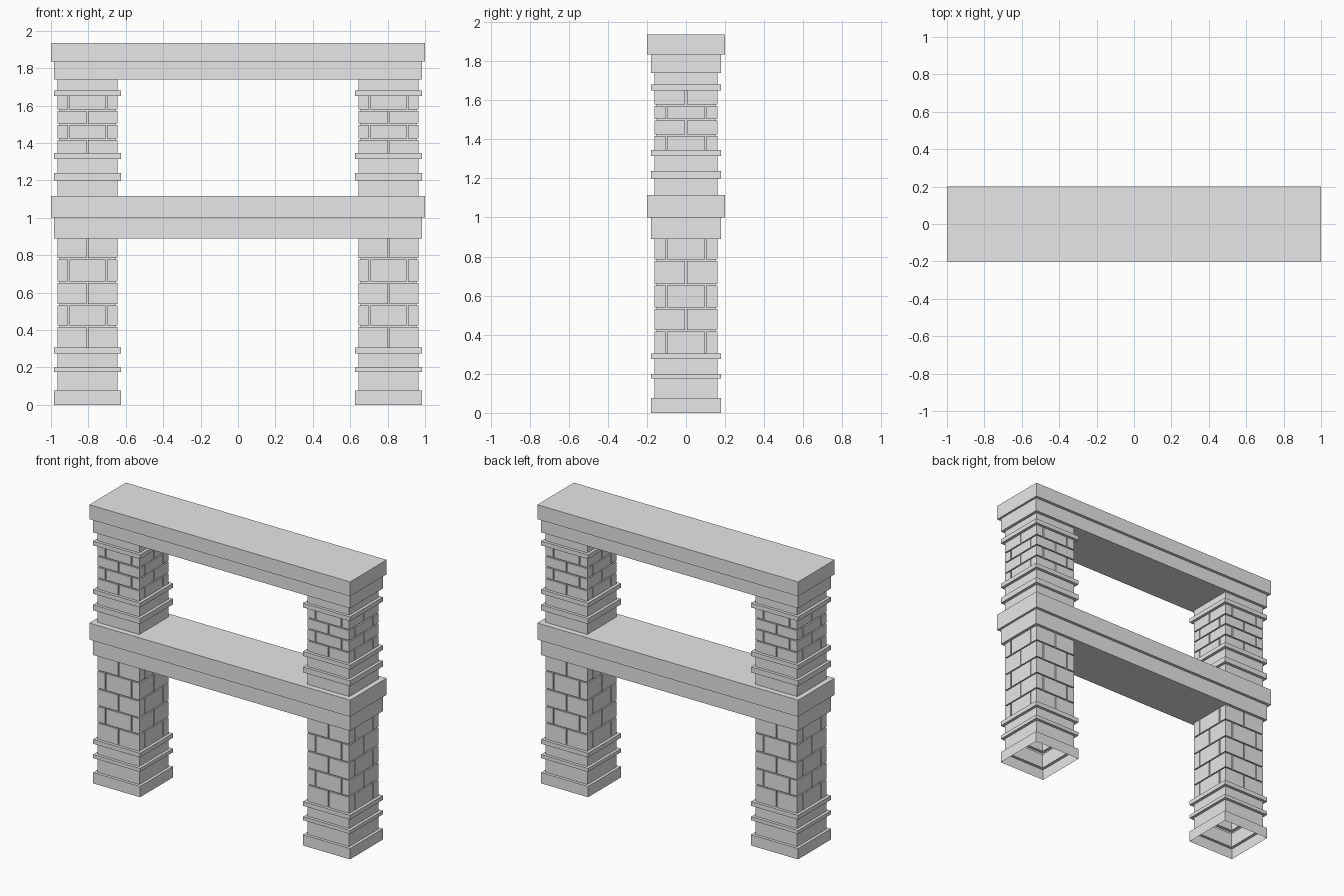
import bpy
import bmesh

cube = bpy.data.objects.get("Cube")
if cube:
    bpy.data.objects.remove(cube, do_unlink=True)

stone = bpy.data.materials.new("grey stone")
stone.diffuse_color = (0.8, 0.8, 0.8, 1)
stone.use_nodes = True
stone.node_tree.nodes["Principled BSDF"].inputs["Base Color"].default_value = (0.8, 0.8, 0.8, 1)

COLUMN_X = 0.805          # distance of each column from the middle
SHAFT, BAND, CORE = 0.16, 0.18, 0.15
SEAM, GAP = 0.10, 0.004   # off-centre brick seam, half width of a joint


def finish(name, bm, x=0):
    mesh = bpy.data.meshes.new(name)
    bm.to_mesh(mesh)
    bm.free()
    mesh.materials.append(stone)
    ob = bpy.data.objects.new(name, mesh)
    ob.location.x = x
    bpy.context.collection.objects.link(ob)


def stepped_block(name, steps, bottom, x=0, capped=False):
    """Stack of rectangular steps (half width, half depth, top) as one skin."""
    bm = bmesh.new()
    rings = []
    for hx, hy, top in steps:
        for z in (bottom, top):
            rings.append([bm.verts.new((sx * hx, sy * hy, z))
                          for sx, sy in ((-1, -1), (1, -1), (1, 1), (-1, 1))])
        bottom = top
    for low, high in zip(rings, rings[1:]):
        for i in range(4):
            j = (i + 1) % 4
            bm.faces.new((low[i], low[j], high[j], high[i]))
    if capped:
        bm.faces.new(rings[0][::-1])
        bm.faces.new(rings[-1])
    finish(name, bm, x)


def add_brick(bm, x0, x1, y0, y1, z0, z1):
    verts = bmesh.ops.create_cube(bm, size=1)["verts"]
    for v in verts:
        v.co = (x1 if v.co.x > 0 else x0,
                y1 if v.co.y > 0 else y0,
                z1 if v.co.z > 0 else z0)


def brickwork(name, levels, x):
    """Interlocking courses: the seams on front and sides alternate."""
    bm = bmesh.new()
    last = len(levels) - 2
    for row in range(last + 1):
        z0 = levels[row] + (GAP if row else 0)
        z1 = levels[row + 1] - (GAP if row < last else 0)
        for s in (-1, 1):
            # long corner bricks, two on each of two opposite faces
            boxes = [(sorted((t * GAP, t * SHAFT)),
                      sorted((s * (SEAM + GAP), s * SHAFT))) for t in (-1, 1)]
            # middle brick between the corner bricks
            boxes.append((sorted((s * SEAM, s * SHAFT)), (GAP - SEAM, SEAM - GAP)))
            for a, b in boxes:
                if row % 2:
                    a, b = b, a
                add_brick(bm, *a, *b, z0, z1)
    finish(name, bm, x)


def square(*steps):
    return [(h, h, z) for h, z in steps]


lower_column = square((BAND, 0.075), (SHAFT, 0.175), (BAND, 0.2), (SHAFT, 0.275),
                      (BAND, 0.305), (CORE, 0.89))
upper_column = square((SHAFT, 1.2), (BAND, 1.238), (SHAFT, 1.315), (BAND, 1.345),
                      (CORE, 1.65), (BAND, 1.68), (SHAFT, 1.74))

# Columns with their brick courses
for side, x in (("right", -COLUMN_X), ("left", COLUMN_X)):
    stepped_block(side + "_lower_column", lower_column, 0, x)
    stepped_block(side + "_upper_column", upper_column, 1.115, x)
    brickwork(side + "_lower_bricks", (0.305, 0.42, 0.535, 0.655, 0.78, 0.89), x)
    brickwork(side + "_upper_bricks", (1.345, 1.42, 1.5, 1.575, 1.65), x)

# Beams: a narrower course under a wider slab
stepped_block("shelf_beam", [(0.985, 0.18, 1.0), (1, 0.2, 1.115)], 0.89, capped=True)
stepped_block("top_beam", [(0.985, 0.18, 1.835), (1, 0.2, 1.935)], 1.74, capped=True)
